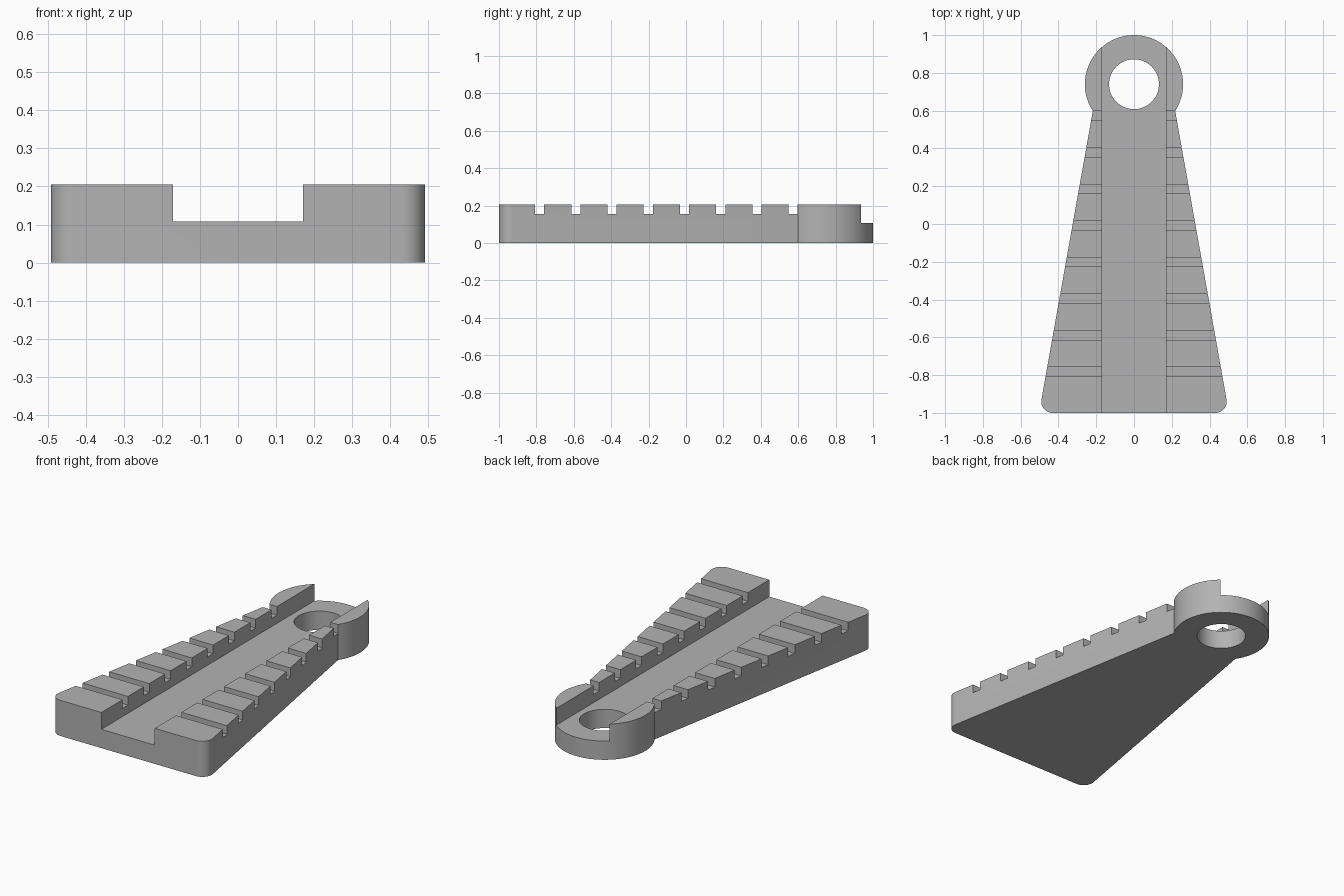
import bpy, bmesh
from math import sin, cos, pi, radians

if "Cube" in bpy.data.objects:
    bpy.data.objects.remove(bpy.data.objects["Cube"])

HEIGHT = 0.205
RING_Y, RING_R, HOLE_R = 0.74, 0.26, 0.132

grey = bpy.data.materials.new("plain grey")
grey.use_nodes = True
grey.diffuse_color = (0.45, 0.45, 0.45, 1)
grey.node_tree.nodes["Principled BSDF"].inputs["Base Color"].default_value = (0.45, 0.45, 0.45, 1)


def arc(cx, cy, r, start, end, steps):
    """Points on an arc, angles in radians."""
    angles = [start + (end - start) * i / steps for i in range(steps + 1)]
    return [(cx + r * cos(a), cy + r * sin(a)) for a in angles]


def box(x, y0, y1, z0, z1):
    """Outline of a box centred on x = 0, with its height range."""
    return [(-x, y0), (x, y0), (x, y1), (-x, y1)], z0, z1


def prisms(name, parts):
    """One object made of upright prisms (outline, bottom, top)."""
    bm = bmesh.new()
    for outline, z0, z1 in parts:
        face = bm.faces.new([bm.verts.new((x, y, z0)) for x, y in outline])
        new = bmesh.ops.extrude_face_region(bm, geom=[face])["geom"]
        verts = [v for v in new if isinstance(v, bmesh.types.BMVert)]
        bmesh.ops.translate(bm, verts=verts, vec=(0, 0, z1 - z0))
    bmesh.ops.recalc_face_normals(bm, faces=bm.faces)
    mesh = bpy.data.meshes.new(name)
    bm.to_mesh(mesh)
    bm.free()
    mesh.materials.append(grey)
    obj = bpy.data.objects.new(name, mesh)
    bpy.context.collection.objects.link(obj)
    return obj


# Tapered body with rounded front corners, joined to the round end
slant = radians(10.1)
neck = radians(-33)
corner_r = 0.06
corner = arc(0.431, -1 + corner_r, corner_r, -pi / 2, slant, 12)
ring = arc(0, RING_Y, RING_R, neck, pi - neck, 72)
mirrored = [(-x, y) for x, y in reversed(corner)]
body = prisms("tapered_body", [(corner + ring + mirrored, 0, HEIGHT)])

# Cutters: long channel, round hole and evenly spaced cross grooves
channel = prisms("channel_cutter", [box(0.17, -1.2, 1.2, 0.108, 0.4)])
hole = prisms("hole_cutter", [(arc(0, RING_Y, HOLE_R, 0, 2 * pi, 64)[:-1], -0.1, 0.4)])
starts = [-0.807 + 0.1936 * i for i in range(8)]
grooves = prisms("groove_cutter", [box(0.7, y, y + 0.049, 0.155, 0.4) for y in starts])

bpy.context.view_layer.objects.active = body
body.select_set(True)
for cutter in (channel, hole, grooves):
    cutter.hide_render = True
    mod = body.modifiers.new(cutter.name, "BOOLEAN")
    mod.operation = "DIFFERENCE"
    mod.solver = "EXACT"
    mod.object = cutter
    bpy.ops.object.modifier_apply(modifier=mod.name)
    bpy.data.objects.remove(cutter)

bpy.ops.object.shade_smooth_by_angle(angle=radians(25))
